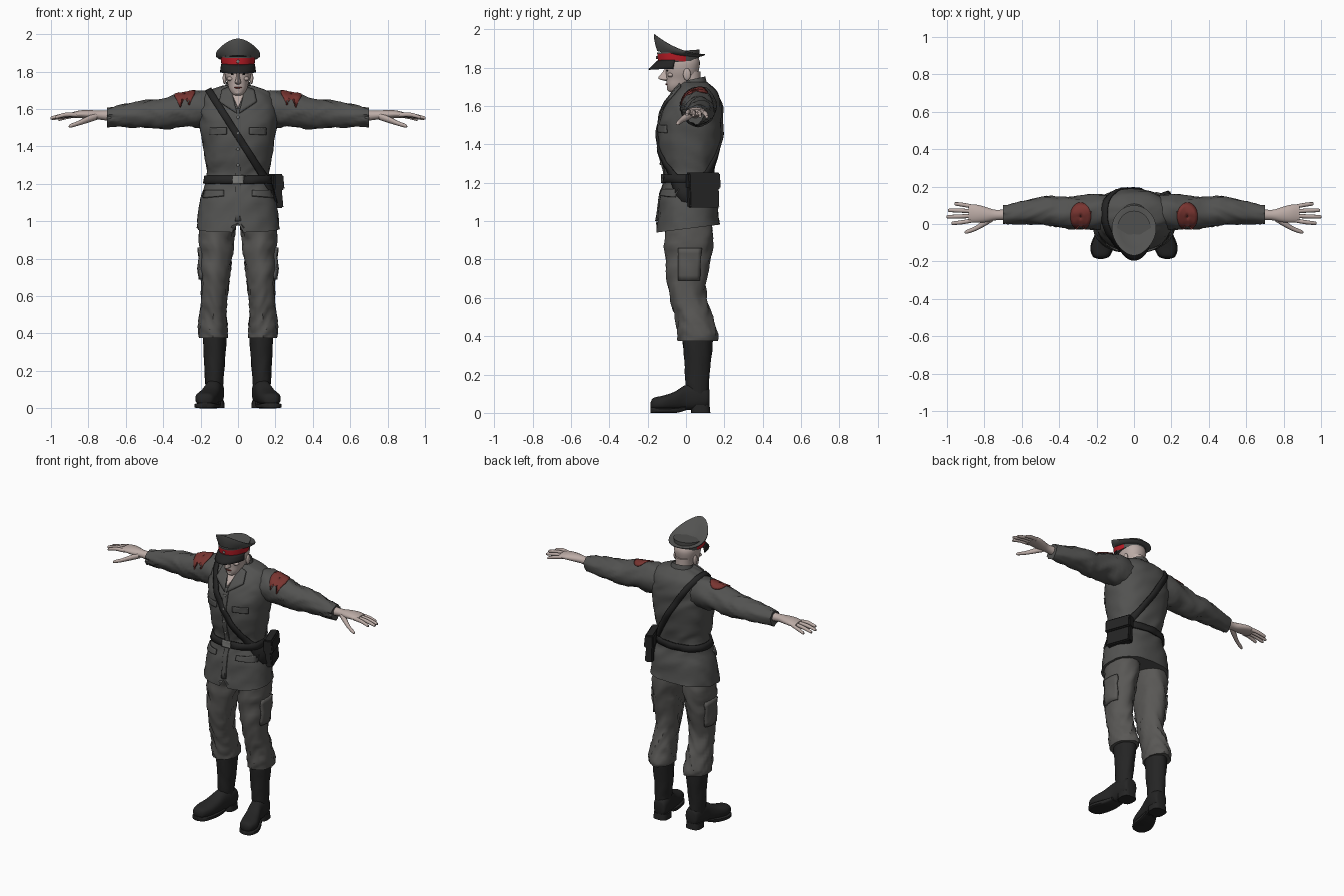
import bpy, bmesh, math
from mathutils import Vector, noise
from mathutils.bvhtree import BVHTree

if "Cube" in bpy.data.objects:
    bpy.data.objects.remove(bpy.data.objects["Cube"])


def material(name, r, g, b):
    m = bpy.data.materials.new(name)
    m.use_nodes = True
    m.diffuse_color = (r, g, b, 1)
    bsdf = next(n for n in m.node_tree.nodes if n.type == 'BSDF_PRINCIPLED')
    bsdf.inputs["Base Color"].default_value = (r, g, b, 1)
    return m


CLOTH = material("jacket grey", .085, .085, .082)
TROUSER = material("trouser grey", .1, .097, .092)
BLACK = material("black leather", .018, .018, .018)
SKIN = material("pale skin", .5, .41, .38)
RED = material("band red", .5, .012, .02)
PATCH = material("patch red", .19, .035, .03)
METAL = material("dull metal", .2, .2, .19)
made = []


def finish(name, bm, mats, mirror=False):
    bmesh.ops.recalc_face_normals(bm, faces=bm.faces)
    me = bpy.data.meshes.new(name)
    bm.to_mesh(me)
    ob = bpy.data.objects.new(name, me)
    bpy.context.collection.objects.link(ob)
    for m in mats:
        me.materials.append(m)
    if mirror:
        ob.modifiers.new("Mirror", 'MIRROR')
    made.append(ob)
    tree = BVHTree.FromBMesh(bm)
    bm.free()
    return tree


def smooth_rings(rings, sub):
    """Catmull-Rom interpolation between cross-sections."""
    out = []
    for i in range(len(rings) - 1):
        a, b, c, d = (rings[max(i - 1, 0)], rings[i], rings[i + 1],
                      rings[min(i + 2, len(rings) - 1)])
        for k in range(sub):
            t = k / sub
            out.append([.5 * (2 * q + (r - p) * t + (2 * p - 5 * q + 4 * r - s) * t * t
                              + (3 * q - p - 3 * r + s) * t ** 3)
                        for p, q, r, s in zip(a, b, c, d)])
    return out + [list(rings[-1])]


def loft(name, rings, mat, axis='z', power=2, segs=32, sub=4, fold=0,
         warp=None, caps=True, mirror=False, paint=None):
    """Rings are (position on axis, centre a, centre b, radius a, radius b)."""
    bm = bmesh.new()
    loops = []
    for t, ca, cb, ra, rb in smooth_rings(rings, sub):
        loop = []
        for i in range(segs):
            w = 2 * math.pi * i / segs
            c, s = math.cos(w), math.sin(w)
            u = math.copysign(abs(c) ** (2 / power), c)
            v = math.copysign(abs(s) ** (2 / power), s)
            wob = 0
            if fold:
                seed = Vector((c * .9, s * .9, t * 13 + 2 * c * s))
                wob = fold * (noise.noise(seed * 1.3) + .5 * noise.noise(seed * 2.7))
            a, b = ca + u * (ra + wob), cb + v * (rb + wob)
            co = Vector({'z': (a, b, t), 'x': (t, a, b), 'y': (a, t, b)}[axis])
            if warp:
                warp(co)
            loop.append(bm.verts.new(co))
        loops.append(loop)
    for p, q in zip(loops, loops[1:]):
        for i in range(segs):
            j = (i + 1) % segs
            bm.faces.new((p[i], p[j], q[j], q[i]))
    if caps:
        bm.faces.new(loops[0])
        bm.faces.new(loops[-1])
    mats = mat if isinstance(mat, list) else [mat]
    if paint:
        for f in bm.faces:
            f.material_index = paint(f.calc_center_median())
    return finish(name, bm, mats, mirror)


def sheet(name, grid, mat, thick=.007, closed=False, mirror=False):
    """Thin plate through a grid of points."""
    bm = bmesh.new()
    rows = [[bm.verts.new(p) for p in row] for row in grid]
    for p, q in zip(rows, rows[1:] + rows[:1] if closed else rows[1:]):
        for i in range(len(p) - 1):
            bm.faces.new((p[i], p[i + 1], q[i + 1], q[i]))
    finish(name, bm, [mat], mirror)
    made[-1].modifiers.new("Solidify", 'SOLIDIFY').thickness = thick
    made[-1].modifiers["Solidify"].offset = 0


def hit(tree, start, direction, lift):
    loc, nor, _, _ = tree.ray_cast(start, direction)
    if loc is None:
        loc = tree.find_nearest(start)[0]
    return loc - direction.normalized() * lift


def flap(name, tree, corners, direction, mat, lift=.003, thick=.008, mirror=False, n=6):
    """Four corners, subdivided and dropped on to a surface."""
    a, b, c, d = map(Vector, corners)
    direction = Vector(direction)
    grid = [[hit(tree, a.lerp(b, i / n).lerp(d.lerp(c, i / n), j / n), direction, lift)
             for j in range(n + 1)] for i in range(n + 1)]
    sheet(name, grid, mat, thick, mirror=mirror)


def wrap(name, tree, centre, u, normal, width, mat):
    """Strap running all the way round a body in a tilted plane."""
    u, normal, centre = Vector(u).normalized(), Vector(normal).normalized(), Vector(centre)
    grid = []
    for i in range(64):
        w = 2 * math.pi * i / 64
        d = u * math.cos(w) + Vector((0, math.sin(w), 0))
        grid.append([hit(tree, centre + d + normal * k * width, -d, .006) for k in (-.5, 0, .5)])
    sheet(name, grid, mat, .012, closed=True)


def ball(name, loc, scale, mat, mirror=False):
    bm = bmesh.new()
    bmesh.ops.create_icosphere(bm, subdivisions=3, radius=1)
    for v in bm.verts:
        v.co = Vector(loc) + Vector(scale) * v.co
    finish(name, bm, [mat], mirror)


# Jacket body, with a dipped front hem and a small vent at the front
def hem(co):
    low = min(1, max(0, (1.2 - co.z) / .25))
    if co.y < 0 and co.z < 1.0:
        co.z += max(0, .05 - abs(co.x) * 2)
    co.z += .13 * co.y * low


torso = loft("jacket", [
    (.96, 0, .012, .222, .166), (1.1, 0, .012, .205, .152), (1.19, 0, .015, .178, .133),
    (1.25, 0, .017, .168, .128), (1.33, 0, .015, .178, .145), (1.45, 0, .018, .197, .162),
    (1.55, 0, .027, .205, .157), (1.62, 0, .04, .2, .14), (1.67, 0, .05, .185, .115),
    (1.7, 0, .05, .15, .09), (1.725, 0, .045, .08, .065)],
    CLOTH, power=2.3, segs=64, sub=5, fold=.009, warp=hem)

# Sleeves and shoulder patches
sleeve = loft("sleeve", [
    (.1, .06, 1.6, .085, .085), (.2, .065, 1.6, .095, .1), (.3, .06, 1.594, .09, .088),
    (.4, .065, 1.575, .083, .08), (.47, .07, 1.575, .077, .074), (.58, .062, 1.565, .064, .062),
    (.7, .05, 1.558, .046, .05)], CLOTH, 'x', fold=.011, mirror=True)
disc = [[hit(sleeve, Vector((.285 + .055 * r * math.cos(w), .04 + .074 * r * math.sin(w), 2)),
             Vector((0, 0, -1)), .003) for r in (.05, .35, .7, 1)]
        for w in [2 * math.pi * i / 28 for i in range(28)]]
sheet("shoulder_patch", disc, PATCH, closed=True, mirror=True)

# Hands
loft("hand", [(.67, .05, 1.563, .03, .03), (.74, .048, 1.567, .028, .024),
              (.79, .05, 1.57, .04, .024), (.84, .055, 1.572, .048, .021),
              (.885, .056, 1.568, .046, .015)], SKIN, 'x', segs=20, mirror=True)
for i, (label, length) in enumerate([("index", .095), ("middle", .12), ("ring", .113), ("little", .08)]):
    y = .02 + .024 * i
    spread = (i - 1.5) * .007
    loft(label + "_finger", [
        (.86, y, 1.568, .011, .012), (.88 + length * .4, y + spread, 1.57 - .004 * i, .011, .012),
        (.875 + length, y + spread * 1.5, 1.557 - .004 * i, .009, .009),
        (.88 + length, y + spread * 1.5, 1.555 - .004 * i, .003, .003)],
        SKIN, 'x', segs=10, sub=3, mirror=True)
loft("thumb", [(.755, .03, 1.56, .016, .018), (.8, .005, 1.545, .018, .018),
               (.85, -.025, 1.525, .013, .013), (.895, -.042, 1.51, .01, .01),
               (.905, -.044, 1.507, .003, .003)], SKIN, 'x', segs=12, sub=3, mirror=True)

# Trousers with side pockets
leg = loft("trouser_leg", [
    (.375, .133, .065, .078, .1), (.41, .135, .063, .08, .106), (.5, .132, .04, .073, .097),
    (.62, .125, .008, .071, .095), (.8, .12, .01, .085, .118), (.93, .112, .015, .096, .125),
    (1.06, .1, .015, .1, .12)], TROUSER, sub=6, fold=.013, mirror=True)
flap("side_pocket", leg, [(1, -.04, .86), (1, .08, .86), (1, .07, .69), (1, -.04, .69)],
     (-1, 0, 0), TROUSER, .005, .014, mirror=True)

# Boots: shaft, foot, sole and heel
loft("boot_shaft", [(.07, .125, .065, .045, .055), (.14, .128, .058, .048, .06),
                    (.25, .125, .06, .056, .068), (.38, .125, .062, .064, .078),
                    (.43, .125, .062, .063, .076)], BLACK, fold=.004, mirror=True)
loft("boot_foot", [(-.184, .178, .042, .016, .014), (-.17, .176, .048, .042, .03),
                   (-.12, .17, .052, .058, .038), (-.06, .153, .062, .053, .048),
                   (.0, .135, .08, .046, .066), (.06, .125, .085, .05, .068),
                   (.11, .12, .08, .044, .055), (.122, .119, .08, .03, .04)],
     BLACK, 'y', 2.5, segs=24, mirror=True)
loft("boot_sole", [(-.186, .178, .015, .015, .014), (-.172, .176, .014, .046, .014),
                   (-.12, .17, .013, .063, .013), (-.05, .152, .014, .055, .014),
                   (-.0, .135, .024, .045, .01)],
     BLACK, 'y', 5, segs=20, mirror=True)
loft("boot_heel", [(0, .122, .077, .05, .05), (.04, .122, .075, .048, .048)],
     BLACK, power=3, sub=1, mirror=True)

# Belt, shoulder strap, buckle and hip bag
wrap("belt", torso, (0, .015, 1.222), (1, 0, 0), (0, 0, 1), .042, BLACK)
wrap("shoulder_strap", torso, (-.01, .02, 1.47), (.28, 0, -.44), (.44, 0, .28), .036, BLACK)
flap("buckle", torso, [(-.03, -1, 1.245), (.03, -1, 1.245), (.03, -1, 1.2), (-.03, -1, 1.2)],
     (0, 1, 0), METAL, .013)


def bag_box(name, size, loc):
    bm = bmesh.new()
    bmesh.ops.create_cube(bm, size=1)
    for v in bm.verts:
        v.co = Vector(size) * v.co
        v.co.x += .1 * (-v.co.z) * (v.co.x > 0)
    bmesh.ops.bevel(bm, geom=bm.edges[:], offset=.007, segments=2, affect='EDGES')
    finish(name, bm, [BLACK])
    made[-1].location = loc
    made[-1].rotation_euler.z = math.radians(20)


bag_box("hip_bag", (.045, .165, .17), (.188, .088, 1.155))
bag_box("bag_flap", (.058, .175, .085), (.19, .089, 1.21))

# Jacket details: opening, flaps, buttons, lapels, collar
def front(name, pts, mat, **kw):
    flap(name, torso, [(x, -1, z) for x, z in pts], (0, 1, 0), mat, **kw)


front("front_edge", [(-.016, 1.6), (.016, 1.6), (.016, 1.0), (-.016, 1.0)], CLOTH, n=16)
front("hip_flap", [(.075, 1.165), (.18, 1.165), (.185, 1.125), (.075, 1.135)], CLOTH,
      lift=.006, thick=.012, mirror=True)
front("chest_flap", [(.06, 1.5), (.15, 1.5), (.15, 1.46), (.06, 1.465)], CLOTH,
      lift=.005, thick=.01, mirror=True)
front("neck_opening", [(-.045, 1.71), (.045, 1.71), (.003, 1.61), (-.003, 1.61)], SKIN, lift=.004)
front("lapel", [(.04, 1.72), (.085, 1.7), (.1, 1.64), (.005, 1.575)], CLOTH,
      lift=.009, thick=.012, mirror=True)
for k in range(4):
    p = hit(torso, Vector((0, -1, 1.3 + .085 * k)), Vector((0, 1, 0)), .008)
    ball("button", p, (.008, .005, .008), METAL)


def collar_tilt(co):
    co.z += .22 * (co.y - .08)


loft("collar", [(1.69, 0, .042, .088, .075), (1.72, 0, .042, .074, .066), (1.75, 0, .04, .064, .06)],
     CLOTH, warp=collar_tilt, caps=False)

# Head and face
loft("neck", [(1.62, 0, .035, .056, .056), (1.7, 0, .025, .05, .052), (1.78, 0, .02, .054, .056)], SKIN)
loft("head", [(1.672, 0, -.066, .012, .015), (1.68, 0, -.06, .03, .032), (1.705, 0, -.042, .047, .058),
              (1.74, 0, -.026, .057, .076), (1.78, 0, -.02, .07, .085), (1.83, 0, -.016, .076, .088),
              (1.87, 0, -.02, .065, .075)], SKIN, power=2.2)
loft("nose", [(1.732, 0, -.1, .007, .012), (1.74, 0, -.11, .017, .03), (1.752, 0, -.108, .014, .036),
              (1.775, 0, -.1, .009, .024), (1.8, 0, -.095, .009, .014)], SKIN, segs=14)
ball("ear", (.072, .005, 1.765), (.01, .02, .032), SKIN, mirror=True)
ball("cheekbone", (.04, -.08, 1.762), (.02, .016, .012), SKIN, mirror=True)
ball("eye", (.028, -.096, 1.785), (.011, .006, .005), BLACK, mirror=True)
ball("lips", (0, -.101, 1.714), (.021, .007, .004), PATCH)
ball("chin", (0, -.083, 1.69), (.02, .016, .015), SKIN)

# Peaked cap: band, raised crown, visor, badge
def band_tilt(co):
    co.z += .07 * (co.y + .14)


loft("cap_band", [(1.824, 0, -.04, .087, .104), (1.832, 0, -.04, .089, .106),
                  (1.872, 0, -.04, .092, .11), (1.88, 0, -.04, .093, .111)],
     [CLOTH, RED], segs=48, sub=1, warp=band_tilt,
     paint=lambda c: int(c.y < 0 and 1.835 < c.z < 1.875))


def crown_sweep(co):
    t = max(0, (.1 - co.y) / .26)
    co.z += min(1, max(0, (co.z - 1.85) / .018)) * .1 * t * t
    co.x *= 1 - .22 * t ** 3


loft("cap_crown", [(1.856, 0, -.04, .094, .11), (1.86, 0, -.037, .11, .122), (1.866, 0, -.034, .122, .134),
                   (1.87, 0, -.034, .122, .134), (1.872, 0, -.034, .114, .126),
                   (1.866, 0, -.034, .08, .09), (1.862, 0, -.034, .04, .045), (1.862, 0, -.034, .004, .004)],
     CLOTH, segs=48, sub=1, warp=crown_sweep)
visor = []
for i in range(25):
    w = math.radians(190 + 160 * i / 24)
    c, s = math.cos(w), math.sin(w)
    visor.append([(c * (.089 + .002 * k), -.04 + s * (.106 + .016 * k), 1.836 - .015 * k + .004 * c * c)
                  for k in range(4)])
sheet("cap_visor", visor, BLACK, .006)
ball("cap_badge", (0, -.152, 1.853), (.009, .005, .009), METAL)

# Smooth shading with sharp edges kept
bpy.context.view_layer.update()
for ob in bpy.context.selected_objects:
    ob.select_set(False)
for ob in made:
    ob.select_set(True)
bpy.context.view_layer.objects.active = made[0]
bpy.ops.object.shade_smooth_by_angle(angle=math.radians(42))
